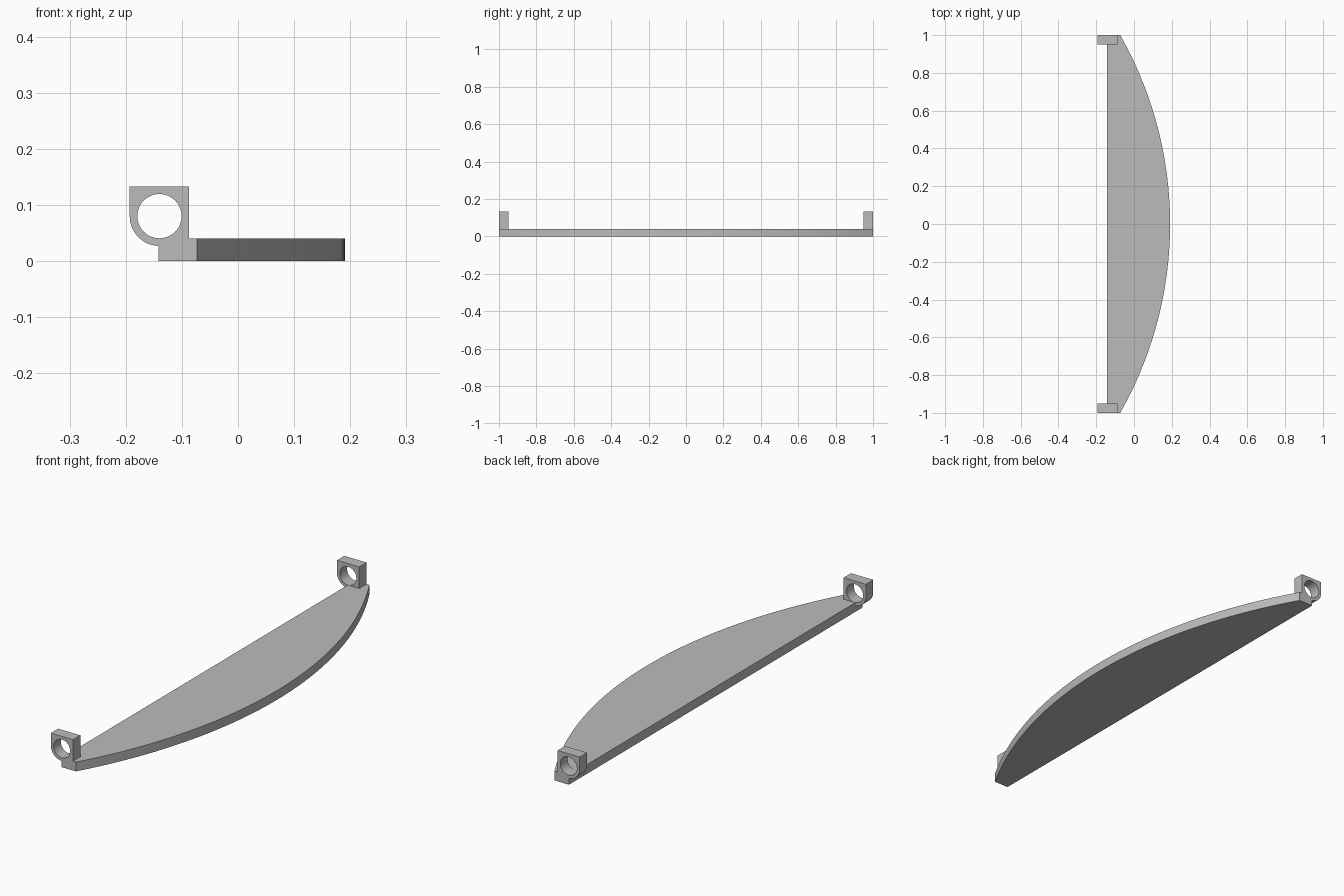
import bpy, bmesh
from math import sin, cos, pi, asin, radians

cube = bpy.data.objects.get("Cube")
if cube:
    bpy.data.objects.remove(cube, do_unlink=True)

grey = bpy.data.materials.new("plain_grey")
grey.use_nodes = True
colour = (0.5, 0.5, 0.5, 1)
grey.diffuse_color = colour
grey.node_tree.nodes["Principled BSDF"].inputs["Base Color"].default_value = colour


def arc(cx, cy, r, start, end, steps):
    return [(cx + r * cos(start + (end - start) * i / steps),
             cy + r * sin(start + (end - start) * i / steps)) for i in range(steps + 1)]


def plate(name, outlines, depth, location, upright=False):
    """Extrude filled outlines (later ones are holes) into a mesh plate."""
    curve = bpy.data.curves.new(name, "CURVE")
    curve.dimensions = "2D"
    curve.fill_mode = "BOTH"
    curve.extrude = depth / 2
    for points in outlines:
        spline = curve.splines.new("POLY")
        spline.points.add(len(points) - 1)
        for p, (x, y) in zip(spline.points, points):
            p.co = (x, y, 0, 1)
        spline.use_cyclic_u = True
    obj = bpy.data.objects.new(name, curve)
    bpy.context.collection.objects.link(obj)
    obj.location = location
    if upright:
        obj.rotation_euler.x = pi / 2
    bpy.ops.object.select_all(action="DESELECT")
    obj.select_set(True)
    bpy.context.view_layer.objects.active = obj
    bpy.ops.object.convert(target="MESH")
    obj = bpy.context.object
    bm = bmesh.new()
    bm.from_mesh(obj.data)
    bmesh.ops.remove_doubles(bm, verts=bm.verts, dist=1e-5)
    bmesh.ops.recalc_face_normals(bm, faces=bm.faces)
    bm.to_mesh(obj.data)
    bm.free()
    obj.data.materials.clear()
    obj.data.materials.append(grey)
    bpy.ops.object.shade_smooth_by_angle(angle=radians(30))
    return obj


# Bow-shaped shelf: straight back edge, circular front edge
back, tip, bulge, thick = -0.142, -0.073, 0.191, 0.04
sagitta = bulge - tip
radius = (1 + sagitta ** 2) / (2 * sagitta)
half = asin(1 / radius)
bow = arc(bulge - radius, 0, radius, -half, half, 64)
plate("bow_shelf", [[(back, -1)] + bow + [(back, 1)]], thick, (0, 0, thick / 2))

# Ring brackets: square block with one rounded lower corner and a round hole
cx, cz, r = -0.14, 0.08, 0.053
outline = arc(cx, cz, r, pi, 1.5 * pi - 0.04, 16)
outline += [(back, thick), (cx + r, thick), (cx + r, cz + r), (cx - r, cz + r)]
hole = arc(cx, cz, 0.0395, 0, 2 * pi, 48)[:-1]
for name, y in (("front_bracket", -0.975), ("back_bracket", 0.975)):
    plate(name, [outline, hole], 0.05, (0, y, 0), upright=True)
